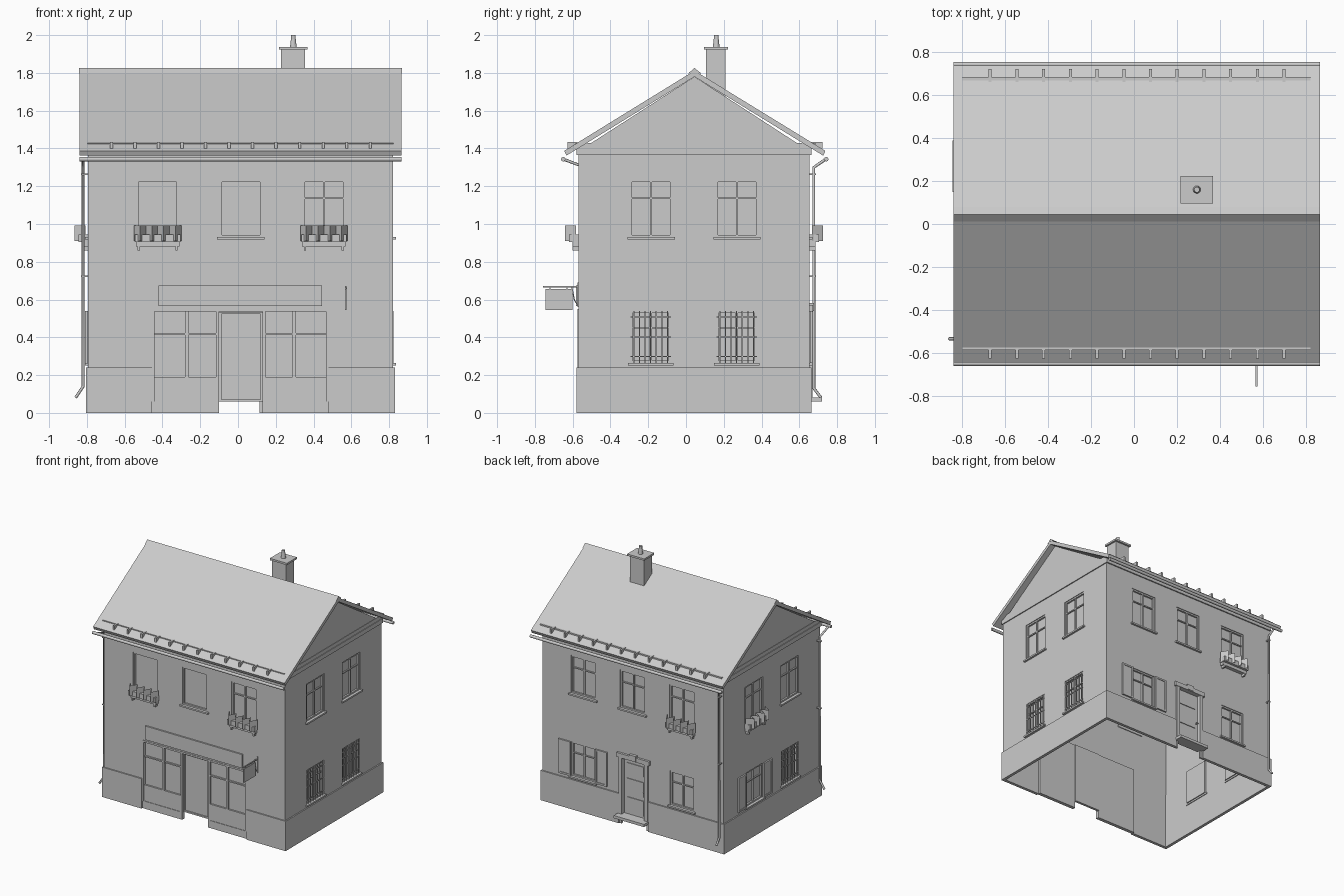
import bpy, bmesh, math
from mathutils import Matrix, Vector

if "Cube" in bpy.data.objects:
    bpy.data.objects.remove(bpy.data.objects["Cube"])

X0, X1, Y0, Y1, YR = -0.795, 0.82, -0.57, 0.655, 0.045


def finish(name, bm, normals=True):
    if normals:
        bmesh.ops.recalc_face_normals(bm, faces=bm.faces)
    me = bpy.data.meshes.new(name)
    bm.to_mesh(me)
    bm.free()
    ob = bpy.data.objects.new(name, me)
    bpy.context.collection.objects.link(ob)
    return ob


def boxes(name, items):
    """One object from (x0, x1, y0, y1, z0, z1) blocks."""
    bm = bmesh.new()
    for a, b, c, d, e, f in items:
        m = Matrix.Translation(((a + b) / 2, (c + d) / 2, (e + f) / 2)) @ Matrix.Diagonal(
            (abs(b - a), abs(d - c), abs(f - e), 1))
        bmesh.ops.create_cube(bm, size=1, matrix=m)
    return finish(name, bm)


def extrude_x(name, pts, x0, x1, skip_last=False):
    """Extrude a (y, z) profile along x; optionally leave its closing side open."""
    bm = bmesh.new()
    a = [bm.verts.new((x0, y, z)) for y, z in pts]
    b = [bm.verts.new((x1, y, z)) for y, z in pts]
    n = len(pts)
    bm.faces.new(a)
    bm.faces.new(b[::-1])
    for i in range(n - 1 if skip_last else n):
        j = (i + 1) % n
        bm.faces.new((a[j], a[i], b[i], b[j]))
    return finish(name, bm)


def tube(name, pts, r):
    cu = bpy.data.curves.new(name, 'CURVE')
    cu.dimensions = '3D'
    cu.bevel_depth = r
    cu.bevel_resolution = 2
    cu.use_fill_caps = True
    s = cu.splines.new('POLY')
    s.points.add(len(pts) - 1)
    for p, c in zip(s.points, pts):
        p.co = (*c, 1)
    ob = bpy.data.objects.new(name, cu)
    bpy.context.collection.objects.link(ob)
    return ob


def on_wall(wall, u, d):
    """Wall coordinates (along, outward) to world x, y."""
    return {'front': (u, Y0 - d), 'back': (u, Y1 + d), 'right': (X1 + d, u), 'left': (X0 - d, u)}[wall]


def wb(wall, u0, u1, d0, d1, z0, z1):
    (a, c), (b, d) = on_wall(wall, u0, d0), on_wall(wall, u1, d1)
    return (min(a, b), max(a, b), min(c, d), max(c, d), z0, z1)


def frame(wall, u0, u1, z0, z1, d0, d1, t):
    return [wb(wall, u0, u0 + t, d0, d1, z0, z1), wb(wall, u1 - t, u1, d0, d1, z0, z1),
            wb(wall, u0 + t, u1 - t, d0, d1, z0, z0 + t), wb(wall, u0 + t, u1 - t, d0, d1, z1 - t, z1)]


holes = []


def window(wall, c, z0, z1, kind, w=0.225):
    u0, u1 = c - w / 2, c + w / 2
    holes.append(wb(wall, u0, u1, -0.1, 0.1, z0, z1))
    tag = f"{wall}_window"
    parts = [wb(wall, u0, u1, -0.028, -0.02, z0, z1)] + frame(wall, u0, u1, z0, z1, -0.02, -0.006, 0.012)
    if 'plain' not in kind:
        parts += [wb(wall, c - 0.006, c + 0.006, -0.02, -0.008, z0, z1),
                  wb(wall, u0, u1, -0.02, -0.01, z0 + 0.66 * (z1 - z0), z0 + 0.69 * (z1 - z0))]
    boxes(tag, parts)
    if 'flowers' not in kind:
        boxes(tag + "_sill", [wb(wall, u0 - 0.013, u1 + 0.013, -0.02, 0.016, z0 - 0.013, z0)])
    else:
        flower_box(wall, c, z0)
    if 'bars' in kind:
        b = [wb(wall, u0 + 0.018 + i * (w - 0.036) / 6 - 0.003, u0 + 0.018 + i * (w - 0.036) / 6 + 0.003,
                -0.004, 0.003, z0, z1) for i in range(7)]
        b += [wb(wall, u0, u1, -0.003, 0.002, z0 + k * (z1 - z0) - 0.003, z0 + k * (z1 - z0) + 0.003)
              for k in (0.12, 0.5, 0.88)]
        boxes(tag + "_bars", b)
    if 'shutters' in kind:
        s = []
        for a, b in ((u0 - 0.108, u0 - 0.004), (u1 + 0.004, u1 + 0.108)):
            s += [wb(wall, a, b, 0.002, 0.009, z0, z1)] + frame(wall, a, b, z0, z1, 0.008, 0.014, 0.014)
        boxes(tag + "_shutters", s)


def flower_box(wall, c, z0):
    z = z0 - 0.025
    boxes("flower_box", [wb(wall, c - 0.12, c + 0.12, 0, 0.05, z, z + 0.04),
                         wb(wall, c - 0.115, c + 0.115, -0.02, 0.03, z - 0.025, z)] +
          [wb(wall, c + s - 0.006, c + s + 0.006, 0, 0.03, z - 0.045, z - 0.02) for s in (-0.1, 0.1)])
    # folded sheet of leaves
    bm = bmesh.new()
    row = []
    for i in range(9):
        x, y = on_wall(wall, c - 0.125 + i * 0.03125, 0.07 if i % 2 else 0.012)
        row.append([bm.verts.new((x, y, h)) for h in (z + 0.005, z + 0.088)])
    for p, q in zip(row, row[1:]):
        bm.faces.new((p[0], q[0], q[1], p[1]))
    finish("plants", bm)


# windows of all four walls
UP, LOW = (0.93, 1.235), (0.265, 0.54)
for c, k in ((-0.425, 'plain flowers'), (0.015, 'plain'), (0.455, 'flowers')):
    window('front', c, *UP, k)
for c, k in ((0.455, ''), (0.015, ''), (-0.425, 'flowers')):
    window('back', c, *UP, k)
for wall, c, k in (('right', -0.185, ''), ('right', 0.27, ''), ('left', -0.185, ''), ('left', 0.27, 'flowers')):
    window(wall, c, *UP, k)
for wall, c, k in (('right', -0.187, 'bars'), ('right', 0.268, 'bars'), ('left', -0.187, 'bars'),
                   ('left', 0.268, 'shutters'), ('back', 0.455, 'shutters'), ('back', -0.425, '')):
    window(wall, c, *LOW, k, 0.215)

# house shell with openings
holes += [(-0.455, 0.48, Y0 - 0.1, Y0 + 0.1, -0.1, 0.55), (-0.105, 0.115, Y1 - 0.1, Y1 + 0.1, -0.1, 0.54)]
walls = extrude_x("walls", [(Y0, 0), (Y0, 1.385), (YR, 1.78), (Y1, 1.385), (Y1, 0)], X0, X1, True)
cutter = boxes("opening_cutter", holes)
cutter.hide_render = True
so = walls.modifiers.new("thickness", 'SOLIDIFY')
so.thickness = 0.02
so.offset = -1
bo = walls.modifiers.new("openings", 'BOOLEAN')
bo.operation, bo.solver, bo.object = 'DIFFERENCE', 'EXACT', cutter
bpy.context.view_layer.objects.active = walls
walls.select_set(True)
for m in ("thickness", "openings"):
    bpy.ops.object.modifier_apply(modifier=m)
bpy.data.objects.remove(cutter)

# plinth with gaps for shop and back door
P = 0.01
boxes("plinth", [(X0 - P, -0.455, Y0 - P, Y0 + 0.01, 0, 0.24), (0.48, X1 + P, Y0 - P, Y0 + 0.01, 0, 0.24),
                 (X0 - P, -0.125, Y1 - 0.01, Y1 + P, 0, 0.24), (0.135, X1 + P, Y1 - 0.01, Y1 + P, 0, 0.24),
                 (X0 - P, X0 + 0.01, Y0, Y1, 0, 0.24), (X1 - 0.01, X1 + P, Y0, Y1, 0, 0.24)])

# shop front
boxes("shop_panels", [wb('front', a, b, -0.03, -0.02, 0.06, 0.55) for a, b in ((-0.455, -0.1), (0.13, 0.48))])
boxes("shop_base", [wb('front', a, b, -0.03, -0.002, 0, 0.06) for a, b in ((-0.455, -0.1), (0.13, 0.48))])
boxes("shop_door", [wb('front', -0.1, 0.13, -0.036, -0.026, 0.06, 0.55)]
      + frame('front', -0.1, 0.13, 0.06, 0.535, -0.026, -0.016, 0.012))
fr = frame('front', -0.455, 0.48, 0.06, 0.55, -0.02, 0.004, 0.014)
fr = [fr[0], fr[1], fr[3]]
for a, b in ((-0.441, -0.1), (0.13, 0.466)):
    m = (a + b) / 2
    fr += [wb('front', a, b, -0.02, -0.006, 0.06, 0.19), wb('front', a, b, -0.02, -0.008, 0.413, 0.423),
           wb('front', m - 0.009, m + 0.009, -0.02, -0.004, 0.19, 0.536)]
fr += [wb('front', u - 0.008, u + 0.008, -0.026, -0.002, 0.06, 0.54) for u in (-0.108, 0.138)]
boxes("shop_frame", fr)
boxes("sign_board", [wb('front', -0.42, 0.445, 0, 0.012, 0.565, 0.675)])

# hanging sign on a bracket
boxes("hanging_sign", [(0.567, 0.575, -0.745, -0.60, 0.545, 0.655)])
boxes("sign_bracket", [(0.567, 0.575, -0.757, Y0, 0.665, 0.673), (0.566, 0.576, Y0 - 0.005, Y0, 0.56, 0.69)]
      + [(0.569, 0.573, y - 0.002, y + 0.002, 0.65, 0.67) for y in (-0.72, -0.63)])
tube("sign_brace", [(0.571, Y0, 0.57), (0.571, Y0 - 0.02, 0.595), (0.571, Y0 - 0.035, 0.665)], 0.003)

# back door with step and lintel
boxes("back_door", [wb('back', -0.105, 0.115, -0.03, -0.02, 0.06, 0.54)]
      + [wb('back', a, b, -0.02, -0.014, z, z + h) for a, b in ((-0.07, 0.08),)
         for z, h in ((0.1, 0.12), (0.25, 0.12), (0.415, 0.08))])
boxes("back_door_frame", [wb('back', -0.125, -0.095, -0.02, 0.014, 0.06, 0.54),
                          wb('back', 0.105, 0.135, -0.02, 0.014, 0.06, 0.54),
                          wb('back', -0.14, 0.15, -0.02, 0.018, 0.535, 0.57),
                          wb('back', -0.025, 0.035, 0, 0.022, 0.54, 0.583)])
boxes("door_step", [wb('back', -0.13, 0.14, -0.02, 0.065, 0.06, 0.082)])
boxes("door_handle", [wb('back', -0.09, -0.075, -0.02, 0, 0.29, 0.297)])

# roof, ridge cap, cornice and rafter ends
RX0, RX1 = -0.84, 0.866
extrude_x("roof", [(-0.645, 1.387), (YR, 1.812), (0.738, 1.387), (0.726, 1.362), (YR, 1.78), (-0.633, 1.362)],
          RX0, RX1)
extrude_x("ridge_cap", [(0.012, 1.797), (YR, 1.826), (0.08, 1.797), (YR, 1.805)], RX0 - 0.001, RX1 + 0.001)
boxes("cornice", [(X0 - 0.008, X1 + 0.008, -0.58, 0.665, 1.365, 1.40), (X0 - 0.003, X1 + 0.003, -0.586, 0.685, 1.40, 1.43)])
boxes("rafter_ends", [(-0.677 + i * 0.1245, -0.663 + i * 0.1245, a, b, 1.40, 1.434)
                      for i in range(12) for a, b in ((-0.627, -0.575), (0.66, 0.722))])

# gutters and downpipes
for y in (-0.65, 0.743):
    tube("gutter", [(RX0, y, 1.343), (RX1, y, 1.343)], 0.012)
tube("left_downpipe", [(-0.82, -0.64, 1.34), (-0.82, -0.535, 1.30), (-0.82, -0.535, 0.14), (-0.86, -0.535, 0.08)], 0.008)
tube("back_downpipe", [(-0.77, 0.735, 1.34), (-0.77, 0.677, 1.30), (-0.77, 0.677, 0.13), (-0.77, 0.715, 0.08)], 0.008)
boxes("pipe_clips", [c for z in (0.72, 1.26) for c in
                     ((-0.83, X0, -0.545, -0.525, z, z + 0.008), (-0.78, -0.76, Y1, 0.687, z, z + 0.008))])

# chimney
boxes("chimney", [(0.228, 0.355, 0.105, 0.208, 1.65, 1.925), (0.217, 0.369, 0.095, 0.223, 1.923, 1.938)])
bm = bmesh.new()
for r1, r2, z0, z1 in ((0.018, 0.013, 1.937, 1.98), (0.013, 0.013, 1.975, 2.0)):
    bmesh.ops.create_cone(bm, cap_ends=True, segments=14, radius1=r1, radius2=r2, depth=z1 - z0,
                          matrix=Matrix.Translation((0.293, 0.16, (z0 + z1) / 2)))
finish("chimney_pot", bm)
